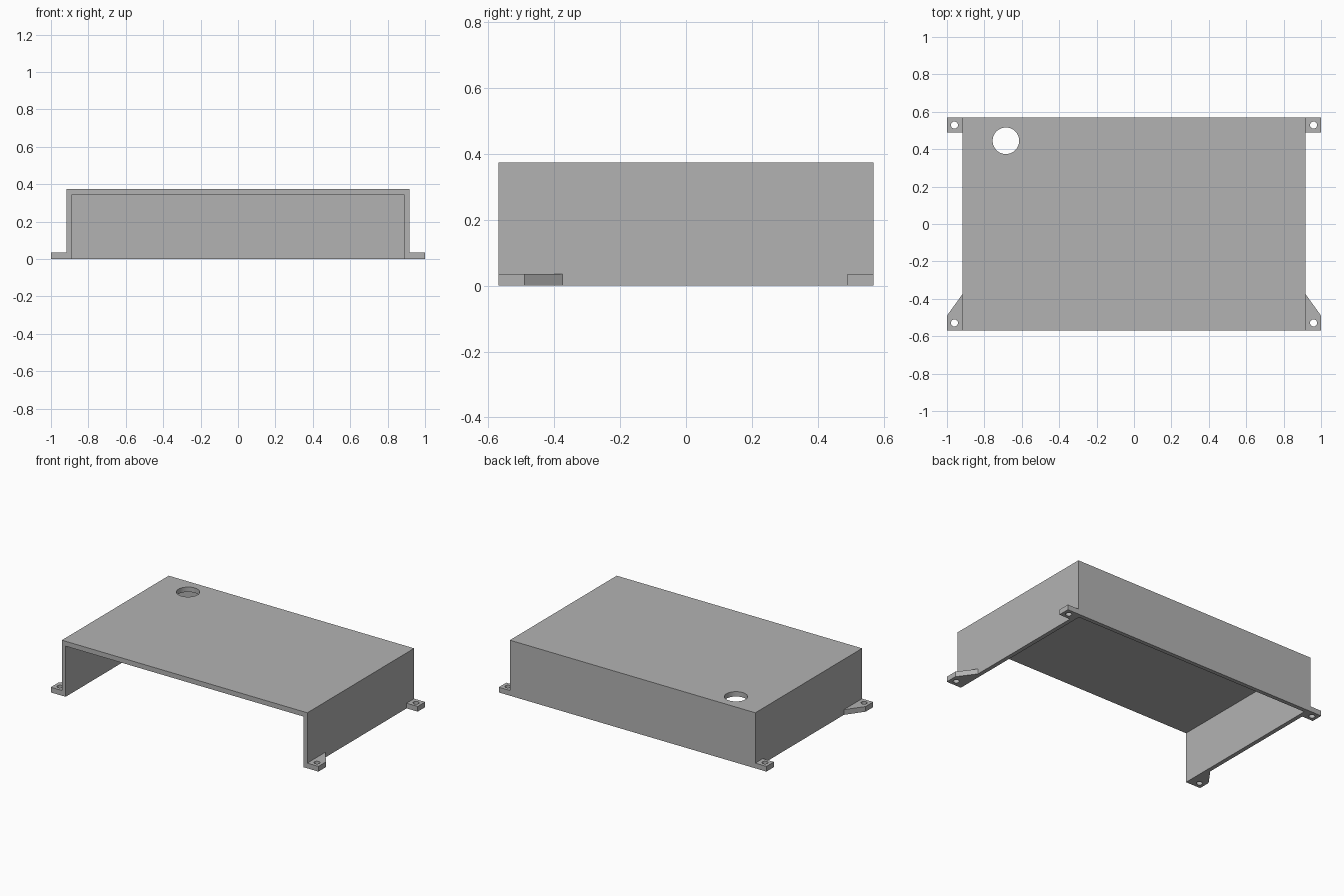
import bpy
import bmesh
from mathutils import Matrix, Vector

if "Cube" in bpy.data.objects:
    bpy.data.objects.remove(bpy.data.objects["Cube"], do_unlink=True)

HALF_X, HALF_Y, HEIGHT = 0.917, 0.57, 0.375
WALL, ROOF, TAB = 0.028, 0.033, 0.035

grey = bpy.data.materials.new("plain grey")
grey.use_nodes = True
colour = (0.45, 0.45, 0.45, 1)
grey.diffuse_color = colour
grey.node_tree.nodes["Principled BSDF"].inputs["Base Color"].default_value = colour


def make_object(name, bm):
    bmesh.ops.recalc_face_normals(bm, faces=bm.faces)
    mesh = bpy.data.meshes.new(name)
    bm.to_mesh(mesh)
    bm.free()
    mesh.materials.append(grey)
    obj = bpy.data.objects.new(name, mesh)
    bpy.context.collection.objects.link(obj)
    return obj


def prism(name, outline, z0, z1):
    """Extrude a flat outline upwards."""
    bm = bmesh.new()
    face = bm.faces.new([bm.verts.new((x, y, z0)) for x, y in outline])
    extruded = bmesh.ops.extrude_face_region(bm, geom=[face])["geom"]
    verts = [v for v in extruded if isinstance(v, bmesh.types.BMVert)]
    bmesh.ops.translate(bm, verts=verts, vec=Vector((0, 0, z1 - z0)))
    return make_object(name, bm)


def rectangle(x0, x1, y0, y1):
    return [(x0, y0), (x1, y0), (x1, y1), (x0, y1)]


def drill(name, x, y, z, radius, sides):
    bm = bmesh.new()
    bmesh.ops.create_cone(bm, cap_ends=True, segments=sides, radius1=radius,
                          radius2=radius, depth=0.2,
                          matrix=Matrix.Translation((x, y, z)))
    return make_object(name, bm)


def cut(obj, cutter):
    """Subtract the cutter, bake the result and discard the cutter."""
    mod = obj.modifiers.new("cut", "BOOLEAN")
    mod.operation = "DIFFERENCE"
    mod.solver = "EXACT"
    mod.object = cutter
    cutter.hide_render = True
    bpy.context.view_layer.objects.active = obj
    bpy.ops.object.modifier_apply(modifier=mod.name)
    bpy.data.objects.remove(cutter, do_unlink=True)


def smooth(obj):
    bpy.ops.object.select_all(action="DESELECT")
    obj.select_set(True)
    bpy.context.view_layer.objects.active = obj
    bpy.ops.object.shade_smooth_by_angle(angle=0.5)


# Cover: open at the front and below, with a round cable hole in the roof
cover = prism("cover", rectangle(-HALF_X, HALF_X, -HALF_Y, HALF_Y), 0, HEIGHT)
inner = HALF_X - WALL
cut(cover, prism("cavity", rectangle(-inner, inner, -1, HALF_Y - WALL), -0.1, HEIGHT - ROOF))
cut(cover, drill("cable_hole", -0.685, 0.445, HEIGHT, 0.071, 64))
smooth(cover)

# Mounting tabs: square at the back, with a slanted gusset at the front
back = rectangle(HALF_X, 1, 0.49, HALF_Y)
front = [(HALF_X, -HALF_Y), (1, -HALF_Y), (1, -0.49), (HALF_X, -0.375)]
for side, sign in (("left", 1), ("right", -1)):
    for end, outline, hole_y in (("back", back, 0.529), ("front", front, -0.529)):
        tab = prism(f"{end}_{side}_tab", [(sign * x, y) for x, y in outline], 0, TAB)
        cut(tab, drill("screw_hole", sign * 0.96, hole_y, 0, 0.019, 32))
        smooth(tab)
